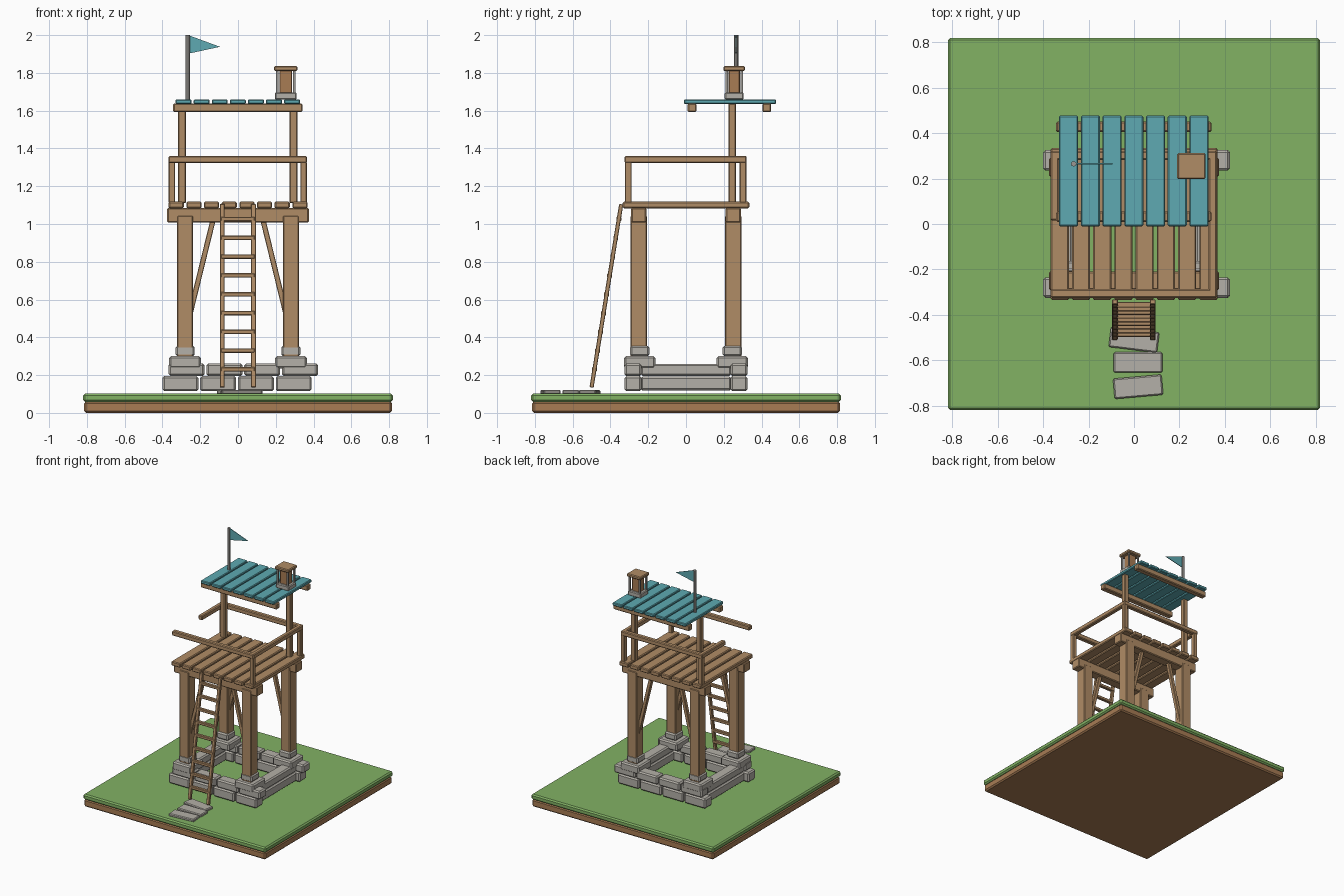
import bpy, bmesh, math
from mathutils import Vector

if "Cube" in bpy.data.objects:
    bpy.data.objects.remove(bpy.data.objects["Cube"])


def material(name, r, g, b):
    # flat colour given as sRGB 0-255, stored linear
    m = bpy.data.materials.new(name)
    lin = [((c / 255 + 0.055) / 1.055) ** 2.4 for c in (r, g, b)]
    m.diffuse_color = (*lin, 1)
    m.use_nodes = True
    m.node_tree.nodes["Principled BSDF"].inputs["Base Color"].default_value = m.diffuse_color
    return m


WOOD = material("wood", 176, 140, 102)
SOIL = material("soil", 168, 124, 84)
GRASS = material("grass", 130, 178, 100)
STONE = material("stone", 180, 176, 168)
TEAL = material("teal paint", 94, 170, 178)
METAL = material("grey metal", 156, 153, 148)


def make(name, bm, mat, bevel=0.0):
    bmesh.ops.recalc_face_normals(bm, faces=bm.faces)
    if bevel:
        bmesh.ops.bevel(bm, geom=bm.edges[:], offset=bevel, segments=1, affect='EDGES')
    me = bpy.data.meshes.new(name)
    bm.to_mesh(me)
    bm.free()
    me.materials.append(mat)
    ob = bpy.data.objects.new(name, me)
    bpy.context.collection.objects.link(ob)
    return ob


def box(name, x, y, z, mat, bevel=0.006):
    # x, y, z are (low, high) ranges; the origin is the box centre
    bm = bmesh.new()
    bmesh.ops.create_cube(bm, size=1)
    bmesh.ops.scale(bm, vec=(x[1] - x[0], y[1] - y[0], z[1] - z[0]), verts=bm.verts)
    ob = make(name, bm, mat, bevel)
    ob.location = [(a + b) / 2 for a, b in (x, y, z)]
    return ob


def around(c, w):
    return (c - w / 2, c + w / 2)


def strut(name, a, b, width, depth, mat):
    # square bar running between two points
    a, b = Vector(a), Vector(b)
    ob = box(name, around(0, width), around(0, depth), around(0, (b - a).length), mat, 0.003)
    ob.location = (a + b) / 2
    d = b - a
    ob.rotation_euler = (-math.atan2(d.y, d.z), math.asin(d.x / d.length), 0)
    return ob


# ground slab
box("soil_slab", (-0.815, 0.815), (-0.815, 0.815), (0, 0.06), SOIL, 0.01)
box("grass_slab", (-0.82, 0.82), (-0.82, 0.82), (0.058, 0.102), GRASS, 0.01)

# stone footing: front and back courses, then long side slabs
for side, s in (("front", -1), ("back", 1)):
    for i in range(4):
        for course, x0, z in (("lower", -0.4, (0.115, 0.195)), ("upper", -0.367, (0.195, 0.262))):
            x = x0 + 0.2 * i
            box(f"{side}_{course}_stone_{i + 1}", (x, x + 0.19), around(0.28 * s, 0.09), z, STONE, 0.01)
for side, s in (("left", -1), ("right", 1)):
    for course, z in (("lower", (0.118, 0.192)), ("upper", (0.195, 0.26))):
        box(f"{side}_{course}_slab", around(0.315 * s, 0.09), (-0.24, 0.24), z, STONE, 0.01)

# corner posts with stepped stone collars
for sx in (-1, 1):
    for sy in (-1, 1):
        tag = ("back" if sy > 0 else "front") + ("_right" if sx > 0 else "_left")
        x, y = 0.28 * sx, 0.245 * sy
        box(f"{tag}_collar_lower", around(x, 0.168), around(y, 0.165), (0.235, 0.3), STONE, 0.01)
        box(f"{tag}_collar_upper", around(x, 0.102), around(y, 0.102), (0.3, 0.355), STONE, 0.01)
        box(f"{tag}_post", around(x, 0.085), around(0.25 * sy, 0.088), (0.25, 1.045), WOOD)
        strut(f"{tag}_brace", (0.255 * sx, 0.25 * sy, 0.52), (0.13 * sx, 0.25 * sy, 1.03),
              0.028, 0.03, WOOD)

# deck beams and planks
for side, y in (("front", -0.25), ("back", 0.25)):
    box(f"{side}_deck_beam", (-0.375, 0.375), around(y, 0.08), (1.008, 1.085), WOOD)
for i in range(8):
    box(f"deck_plank_{i + 1}", around(-0.327 + 0.0935 * i, 0.08), (-0.335, 0.335), (1.083, 1.118), WOOD)

# railing with three corner posts; the left rail is short
RAIL_Z = (1.322, 1.36)
box("front_rail", (-0.368, 0.365), around(-0.306, 0.038), RAIL_Z, WOOD)
box("back_rail", (-0.368, 0.365), around(0.302, 0.038), RAIL_Z, WOOD)
box("right_rail", around(0.347, 0.036), (-0.32, 0.318), RAIL_Z, WOOD)
box("left_rail", around(-0.35, 0.036), (0.015, 0.318), RAIL_Z, WOOD)
for tag, x, y in (("front_right", 0.347, -0.306), ("back_right", 0.347, 0.302), ("back_left", -0.35, 0.302)):
    box(f"{tag}_rail_post", around(x, 0.034), around(y, 0.036), (1.11, 1.33), WOOD, 0.004)

# roof posts, beams and painted planks
for tag, x in (("left", -0.297), ("right", 0.293)):
    box(f"{tag}_roof_post", around(x, 0.043), around(0.245, 0.042), (1.11, 1.638), WOOD)
for tag, y in (("front", 0.032), ("back", 0.428)):
    box(f"{tag}_roof_beam", (-0.343, 0.341), around(y, 0.046), (1.592, 1.638), WOOD)
for i in range(7):
    box(f"roof_plank_{i + 1}", around(-0.288 + 0.0957 * i, 0.084), (-0.01, 0.477), (1.635, 1.66), TEAL, 0.005)

# ladder leaning on the deck
FOOT, TOP = Vector((0, -0.5, 0.135)), Vector((0, -0.343, 1.105))
for tag, x in (("left", -0.084), ("right", 0.082)):
    off = Vector((x, 0, 0))
    strut(f"{tag}_ladder_rail", FOOT + off, TOP + off, 0.025, 0.022, WOOD)
for i in range(9):
    z = 0.23 + 0.0995 * i
    y = FOOT.y + (TOP.y - FOOT.y) * (z - FOOT.z) / (TOP.z - FOOT.z)
    box(f"ladder_rung_{i + 1}", (-0.092, 0.09), around(y, 0.026), around(z, 0.024), WOOD, 0.004)

# stepping stones
for i, (x, y, turn) in enumerate(((0, -0.51, -7), (0.018, -0.61, 0), (0.018, -0.717, 5))):
    ob = box(f"stepping_stone_{i + 1}", around(x, 0.215), around(y, 0.09), (0.098, 0.122), STONE, 0.006)
    ob.rotation_euler.z = math.radians(turn)

# flag pole and pennant
bm = bmesh.new()
bmesh.ops.create_cone(bm, cap_ends=True, segments=8, radius1=0.012, radius2=0.012, depth=0.35)
make("flag_pole", bm, METAL).location = (-0.266, 0.265, 1.825)
bm = bmesh.new()
tri = [bm.verts.new(p) for p in ((-0.258, 0.263, 1.998), (-0.258, 0.263, 1.903), (-0.095, 0.263, 1.938))]
face = bm.faces.new(tri)
ext = bmesh.ops.extrude_face_region(bm, geom=[face])
bmesh.ops.translate(bm, vec=(0, 0.005, 0),
                    verts=[v for v in ext["geom"] if isinstance(v, bmesh.types.BMVert)])
make("pennant", bm, TEAL)

# lantern on the roof
LX, LY = 0.253, 0.255
box("lantern_base", around(LX, 0.115), around(LY, 0.1), (1.658, 1.697), STONE)
box("lantern_core", around(LX, 0.068), around(LY, 0.06), (1.69, 1.815), SOIL, 0.004)
for sx in (-1, 1):
    for sy in (-1, 1):
        box("lantern_bar", around(LX + 0.045 * sx, 0.013), around(LY + 0.04 * sy, 0.013),
            (1.69, 1.815), METAL, 0)
box("lantern_cap", around(LX, 0.125), around(LY, 0.115), (1.81, 1.836), WOOD)
